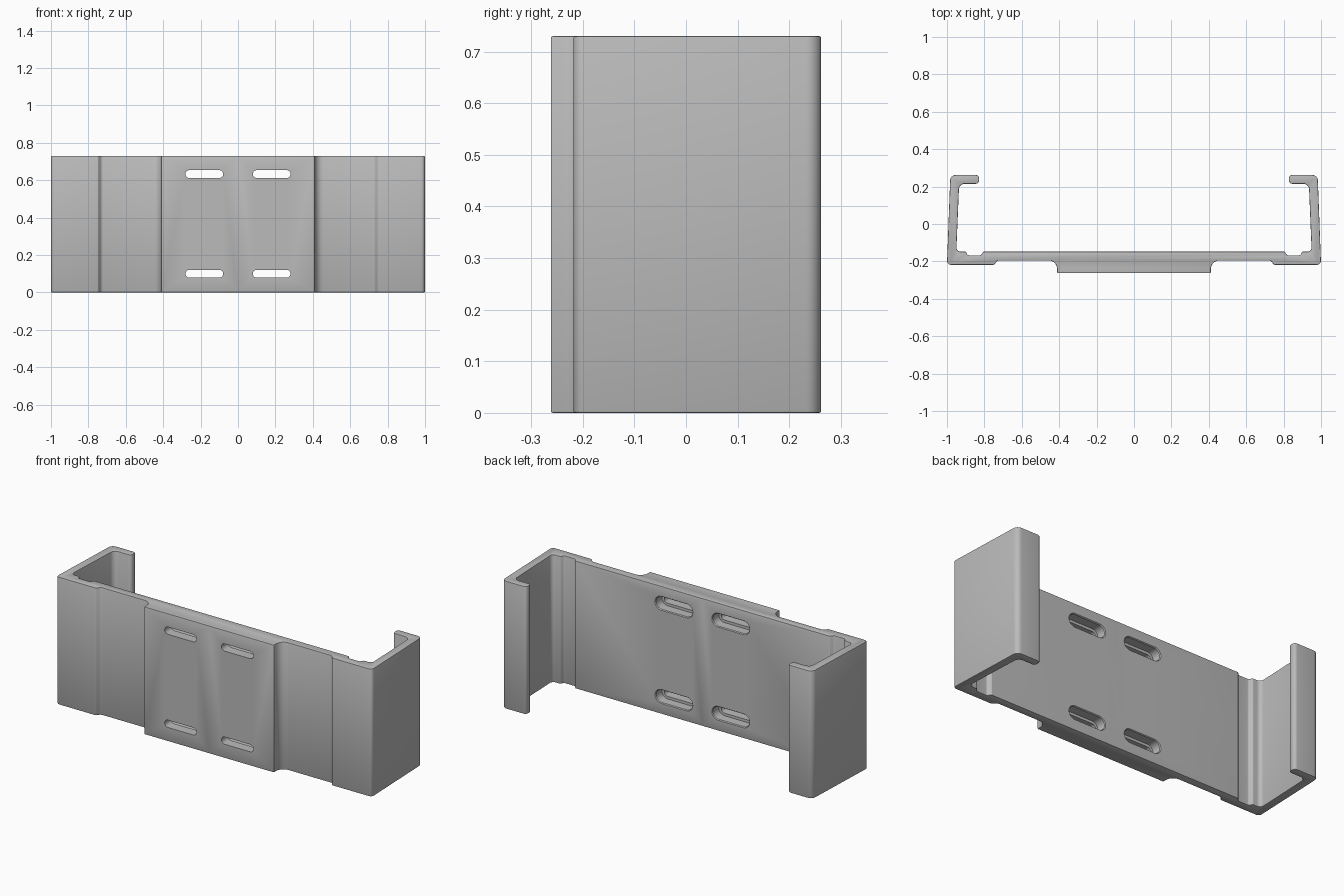
import bpy, bmesh, math
from mathutils import Vector

if "Cube" in bpy.data.objects:
    bpy.data.objects.remove(bpy.data.objects["Cube"])

HEIGHT = 0.73

grey = bpy.data.materials.new("plain grey")
grey.diffuse_color = (0.5, 0.5, 0.5, 1)
grey.use_nodes = True
grey.node_tree.nodes["Principled BSDF"].inputs["Base Color"].default_value = grey.diffuse_color


def make_object(name, bm):
    bmesh.ops.recalc_face_normals(bm, faces=bm.faces[:])
    mesh = bpy.data.meshes.new(name)
    bm.to_mesh(mesh)
    bm.free()
    mesh.materials.append(grey)
    obj = bpy.data.objects.new(name, mesh)
    bpy.context.collection.objects.link(obj)
    return obj


def rounded(corners, steps=6):
    """Round each (x, y, radius) corner of an open path with an arc."""
    path = []
    for i, (x, y, r) in enumerate(corners):
        p = Vector((x, y))
        if r == 0 or i in (0, len(corners) - 1):
            path.append(p)
            continue
        a = (Vector(corners[i - 1][:2]) - p).normalized()
        b = (Vector(corners[i + 1][:2]) - p).normalized()
        half = a.angle(b) / 2
        reach = r / math.tan(half)
        centre = p + (a + b).normalized() * (r / math.sin(half))
        start, end = p + a * reach - centre, p + b * reach - centre
        sweep = start.angle_signed(end)
        for k in range(steps + 1):
            t = -sweep * k / steps
            c, s = math.cos(t), math.sin(t)
            path.append(centre + Vector((start.x * c - start.y * s,
                                         start.x * s + start.y * c)))
    return path


# Right half of the bracket cross-section, outer side then inner side
half = rounded([
    (0, -0.262, 0), (0.411, -0.262, 0.004), (0.411, -0.195, 0.045),
    (0.73, -0.195, 0.02), (0.748, -0.218, 0.01), (1.0, -0.218, 0.02),
    (0.982, 0.262, 0.03), (0.828, 0.262, 0.018), (0.828, 0.215, 0.018),
    (0.935, 0.215, 0.03), (0.95, -0.148, 0.022), (0.9, -0.148, 0.008),
    (0.888, -0.168, 0.012), (0.82, -0.168, 0.012), (0.805, -0.148, 0.008),
    (0, -0.148, 0)])
outline = half + [Vector((-p.x, p.y)) for p in reversed(half[1:-1])]

# Bracket: extruded cross-section with softened end edges
bm = bmesh.new()
base = bm.faces.new([bm.verts.new((p.x, p.y, 0)) for p in outline])
top = bmesh.ops.extrude_face_region(bm, geom=[base], use_keep_orig=True)
bmesh.ops.translate(bm, vec=(0, 0, HEIGHT),
                    verts=[g for g in top["geom"] if isinstance(g, bmesh.types.BMVert)])
bmesh.ops.recalc_face_normals(bm, faces=bm.faces[:])
rims = [e for e in bm.edges if abs(e.verts[0].co.z - e.verts[1].co.z) < 1e-5]
bmesh.ops.bevel(bm, geom=rims, offset=0.004, segments=2, profile=0.5,
                affect='EDGES', clamp_overlap=True)
bracket = make_object("bracket", bm)


def slot_ring(bm, cx, cz, y, r, straight=0.08, n=10):
    """Stadium-shaped ring of vertices lying across the plate."""
    ring = []
    for side, a0 in ((1, -math.pi / 2), (-1, math.pi / 2)):
        for k in range(n + 1):
            a = a0 + math.pi * k / n
            ring.append(bm.verts.new((cx + side * straight + r * math.cos(a), y,
                                      cz + r * math.sin(a))))
    return ring


# Slot cutters: narrow through the front, wider recess on the back
SECTIONS = [(-0.30, 0.021), (-0.205, 0.021), (-0.205, 0.036),
            (-0.153, 0.036), (-0.148, 0.04), (-0.12, 0.04)]
bm = bmesh.new()
for cx in (-0.18, 0.18):
    for cz in (0.1, 0.633):
        rings = [slot_ring(bm, cx, cz, y, r) for y, r in SECTIONS]
        for a, b in zip(rings, rings[1:]):
            for k in range(len(a)):
                j = (k + 1) % len(a)
                bm.faces.new((a[k], a[j], b[j], b[k]))
        bm.faces.new(rings[0])
        bm.faces.new(rings[-1])
cutter = make_object("slot_cutter", bm)

# Cut the slots, then drop the cutter
cut = bracket.modifiers.new("slots", 'BOOLEAN')
cut.operation = 'DIFFERENCE'
cut.solver = 'EXACT'
cut.object = cutter
bpy.context.view_layer.objects.active = bracket
bracket.select_set(True)
cutter.select_set(False)
bpy.ops.object.modifier_apply(modifier=cut.name)
bpy.data.objects.remove(cutter)
bpy.ops.object.shade_smooth_by_angle(angle=math.radians(35))
